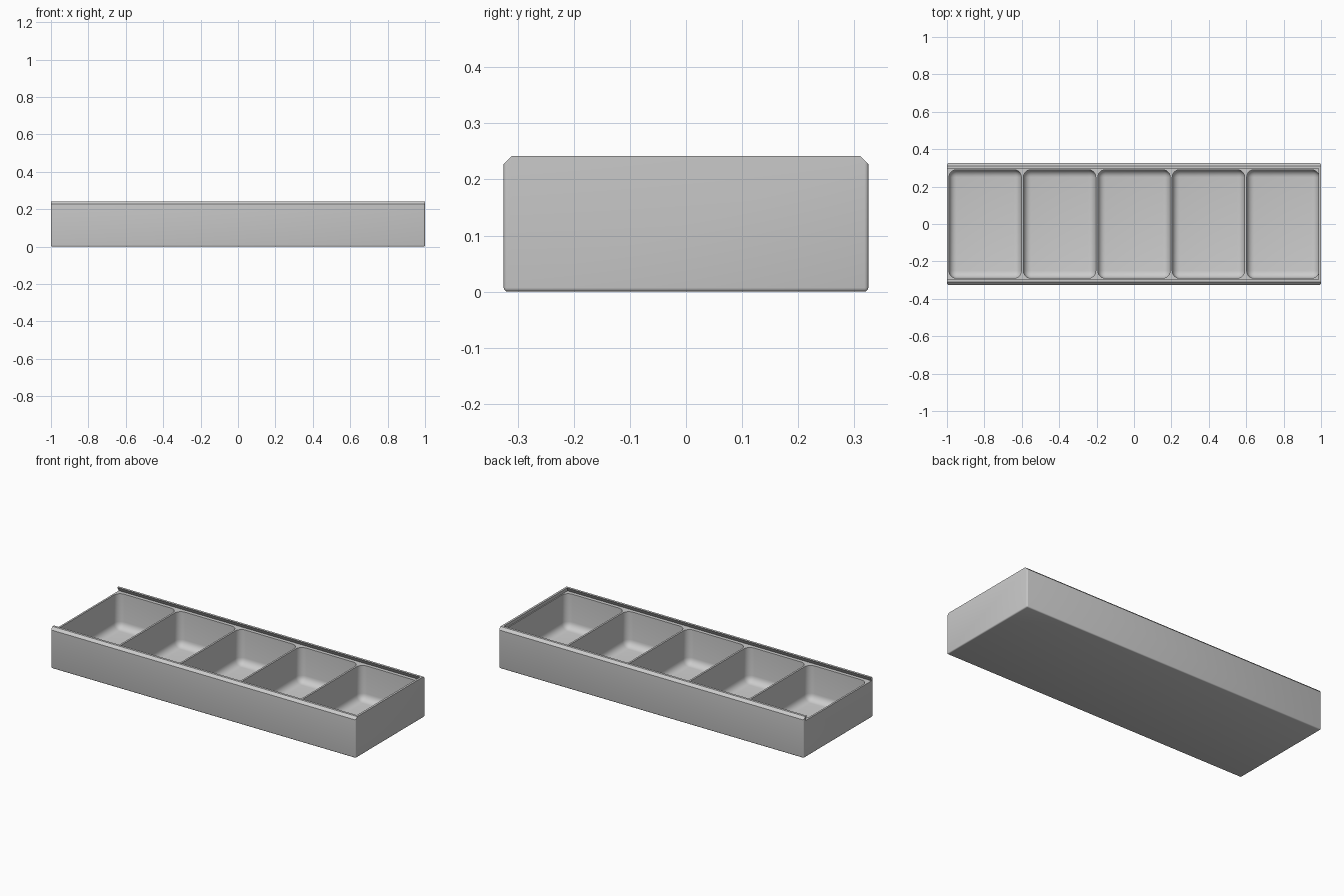
import bpy, bmesh, math

HALF_Y, HEIGHT = 0.325, 0.242
LEDGE = 0.217          # height of the dividers and of the lid slot floor
CELLS, WALL = 5, 0.011

cube = bpy.data.objects.get("Cube")
if cube:
    bpy.data.objects.remove(cube, do_unlink=True)

grey = bpy.data.materials.new("plain_grey")
grey.use_nodes = True
colour = (0.6, 0.6, 0.6, 1)
grey.diffuse_color = colour
grey.node_tree.nodes["Principled BSDF"].inputs["Base Color"].default_value = colour


def prism(name, profile, x0, x1, round_edge=None, radius=0, segments=4, shear=0):
    """Extrude a (y, z) profile along x, then round the chosen edges."""
    bm = bmesh.new()
    rings = []
    for x in (x0, x1):
        rings.append([bm.verts.new((x, y, z)) for y, z in profile])
    for v, (y, z) in zip(rings[1], profile):
        v.co.x -= shear * (z - LEDGE)
    n = len(profile)
    for i in range(n):
        j = (i + 1) % n
        bm.faces.new((rings[0][i], rings[0][j], rings[1][j], rings[1][i]))
    bm.faces.new(rings[0])
    bm.faces.new(rings[1])
    bmesh.ops.recalc_face_normals(bm, faces=bm.faces)
    if round_edge:
        edges = [e for e in bm.edges if round_edge(e)]
        bmesh.ops.bevel(bm, geom=edges, offset=radius, segments=segments,
                        profile=0.5, affect='EDGES')
    mesh = bpy.data.meshes.new(name)
    bm.to_mesh(mesh)
    bm.free()
    mesh.materials.append(grey)
    obj = bpy.data.objects.new(name, mesh)
    bpy.context.collection.objects.link(obj)
    return obj


def below(limit):
    """Pick edges with at least one end under the given height."""
    return lambda e: min(v.co.z for v in e.verts) < limit


def box(y, z0, z1):
    return [(-y, z0), (y, z0), (y, z1), (-y, z1)]


def cut(target, cutter):
    mod = target.modifiers.new("cut", 'BOOLEAN')
    mod.operation, mod.solver, mod.object = 'DIFFERENCE', 'EXACT', cutter
    bpy.ops.object.select_all(action='DESELECT')
    bpy.context.view_layer.objects.active = target
    target.select_set(True)
    bpy.ops.object.modifier_apply(modifier=mod.name)
    bpy.data.objects.remove(cutter, do_unlink=True)


# Outer tray body with chamfered top rails
half = [(HALF_Y, 0), (HALF_Y, HEIGHT - 0.015), (HALF_Y - 0.015, HEIGHT)]
outline = half + [(-y, z) for y, z in reversed(half)]
tray = prism("compartment_tray", outline, -1, 1, below(0.01), 0.007, 3)

# Dovetail slot for a sliding lid, open at one end
top = HEIGHT + 0.01
slope = 0.6
slot_y = 0.311
slot_top = slot_y - slope * (top - LEDGE)
slot = [(-slot_y, LEDGE), (slot_y, LEDGE), (slot_top, top), (-slot_top, top)]
cut(tray, prism("slot_cutter", slot, -1.1, 0.995, shear=0.3))

# Rounded compartments
pitch = (2 - WALL) / CELLS
for i in range(CELLS):
    x0 = -1 + WALL + i * pitch
    cell = box(0.29, 0.012, LEDGE + 0.004)
    cut(tray, prism("cell_cutter", cell, x0, x0 + pitch - WALL,
                    below(0.1), 0.04, 6))

bpy.ops.object.shade_smooth_by_angle(angle=math.radians(32))
